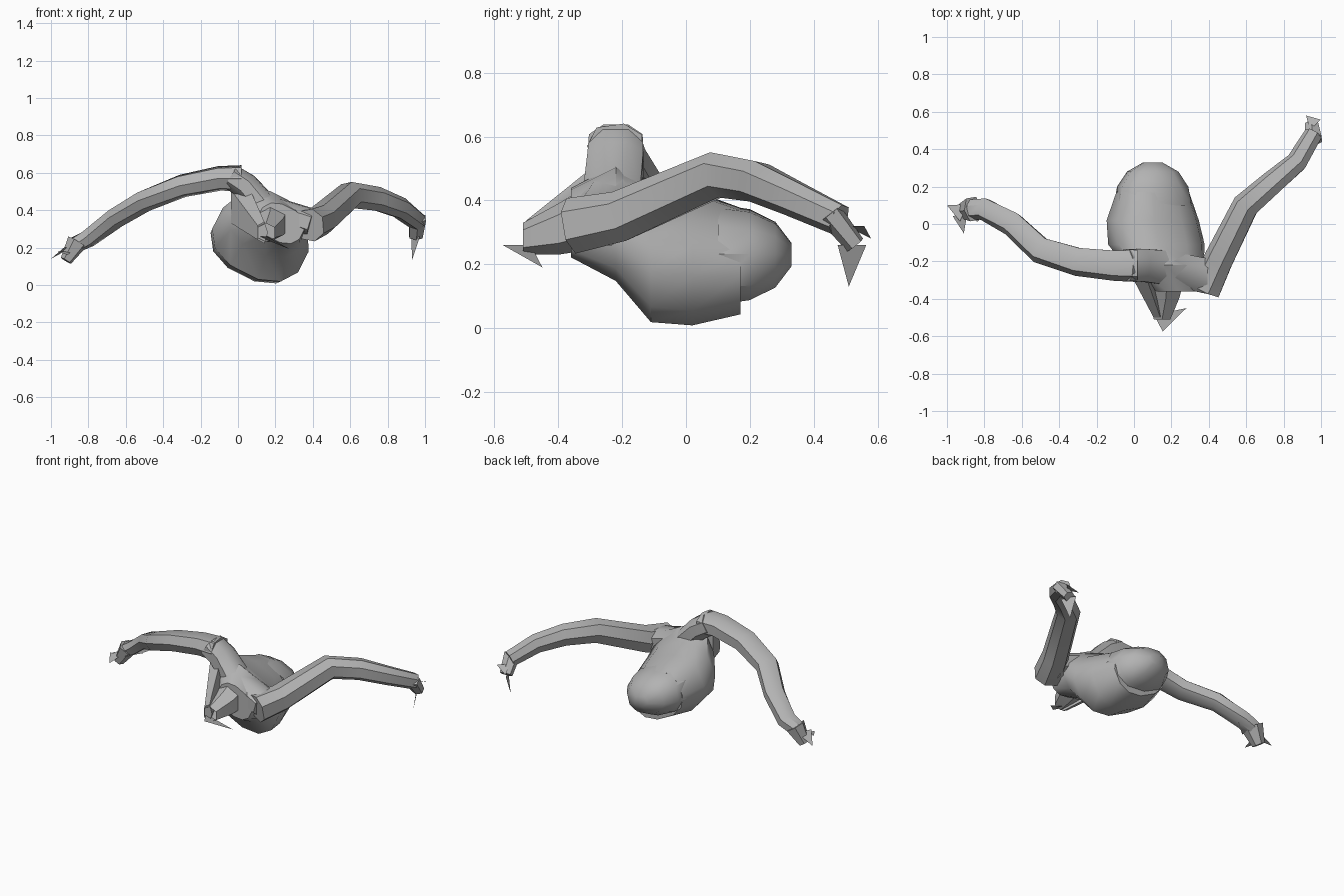
import bpy, bmesh
from math import cos, sin, pi, radians, copysign
from mathutils import Vector

cube = bpy.data.objects.get("Cube")
if cube:
    bpy.data.objects.remove(cube, do_unlink=True)

UP = Vector((0, 0, 1))
BACKWARD = Vector((0, 1, 0))
GREY = (.45, .45, .45, 1)

cloth = bpy.data.materials.new("plain_grey")
cloth.use_nodes = True
cloth.diffuse_color = GREY
shader = next(node for node in cloth.node_tree.nodes if node.type == "BSDF_PRINCIPLED")
shader.inputs["Base Color"].default_value = GREY


def finish(name, bm):
    """Turn a bmesh into a grey object with soft shading and crisp folds."""
    mesh = bpy.data.meshes.new(name)
    bm.to_mesh(mesh)
    bm.free()
    mesh.materials.append(cloth)
    part = bpy.data.objects.new(name, mesh)
    bpy.context.collection.objects.link(part)
    bpy.ops.object.select_all(action="DESELECT")
    part.select_set(True)
    bpy.context.view_layer.objects.active = part
    bpy.ops.object.shade_smooth_by_angle(angle=radians(40))


def rounded(value, squareness=.85):
    return copysign(abs(value) ** squareness, value)


def loft(name, path, start, end, swell=0, flatness=.8, sides=8, roll=0, axis=None, open_end=False):
    """Skin rings along a path; the radius tapers evenly and swells mid-way."""
    bm = bmesh.new()
    points = [Vector(point) for point in path]
    last = len(points) - 1
    turn = radians(roll)
    rings = []
    for index, centre in enumerate(points):
        along = axis or (points[min(index + 1, last)] - points[max(index - 1, 0)]).normalized()
        side = along.cross(UP).normalized()
        rise = side.cross(along)
        wide = side * cos(turn) + rise * sin(turn)
        tall = (rise * cos(turn) - side * sin(turn)) * flatness
        share = index / last
        radius = start + (end - start) * share + swell * sin(pi * share)
        angles = [pi * (2 * step + 1) / sides for step in range(sides)]
        rings.append([
            bm.verts.new(centre + radius * (wide * rounded(cos(a)) + tall * rounded(sin(a))))
            for a in angles
        ])
    for ring, following in zip(rings, rings[1:]):
        for step in range(sides):
            after = (step + 1) % sides
            bm.faces.new((ring[step], ring[after], following[after], following[step]))
    bm.faces.new(rings[0])
    if not open_end:
        bm.faces.new(rings[-1])
    bmesh.ops.recalc_face_normals(bm, faces=bm.faces)
    finish(name, bm)


def flap(name, base, tip, half_width):
    """A loose pointed scrap of cloth."""
    bm = bmesh.new()
    base, tip = Vector(base), Vector(tip)
    across = (tip - base).cross(UP).normalized() * half_width
    bm.faces.new([bm.verts.new(point) for point in (base - across, tip, base + across)])
    finish(name, bm)


# Leaning torso and the hips below its hem
loft("torso", [(.23, -.36, .33), (.16, -.22, .33), (.12, -.11, .24), (.1, .02, .22), (.1, .17, .21)],
     start=.13, end=.2, swell=.1, flatness=.75, sides=12, roll=-27, axis=BACKWARD)
loft("hips", [(.1, .1, .23), (.1, .2, .23), (.1, .28, .23), (.1, .33, .23)],
     start=.21, end=.05, swell=.04, flatness=.72, sides=10, roll=-15, axis=BACKWARD)

# Yoke from the raised right shoulder to the lowered left one
loft("shoulder_yoke", [(-.04, -.22, .58), (.04, -.22, .53), (.15, -.23, .41), (.4, -.28, .33)],
     start=.09, end=.1)

# Sleeves
loft("right_arm", [(.02, -.22, .57), (-.1, -.22, .57), (-.3, -.2, .53), (-.5, -.14, .45),
                   (-.65, 0, .36), (-.8, .08, .25), (-.88, .08, .21)],
     start=.09, end=.055, sides=7)
loft("left_arm", [(.38, -.35, .32), (.45, -.2, .35), (.6, .1, .48), (.74, .22, .46),
                  (.87, .33, .41), (.96, .48, .34)],
     start=.09, end=.05, flatness=1, sides=7)

# Open collar and the fold of cloth between it and the raised shoulder
loft("collar", [(.18, -.27, .36), (.17, -.4, .31), (.15, -.51, .28)],
     start=.11, end=.05, flatness=1, sides=6, axis=-BACKWARD, open_end=True)
loft("collar_fold", [(.02, -.23, .42), (.13, -.5, .28)],
     start=.07, end=.03, flatness=2, sides=5, axis=-BACKWARD)
flap("collar_flap", (.13, -.53, .26), (.28, -.45, .19), .05)

# Hands and torn cuffs
loft("right_hand", [(-.86, .08, .23), (-.92, .07, .13)], start=.07, end=.04, sides=6)
flap("right_outer_cuff_flap", (-.91, .06, .2), (-1, .1, .14), .05)
flap("right_front_cuff_flap", (-.93, .05, .18), (-.91, -.05, .16), .04)
flap("right_inner_cuff_flap", (-.85, .06, .2), (-.75, .08, .22), .05)
loft("left_hand", [(.96, .45, .36), (.95, .53, .26)], start=.05, end=.04, sides=6)
flap("left_lower_cuff_flap", (.95, .52, .26), (.93, .51, .13), .05)
flap("left_back_cuff_flap", (.97, .53, .32), (.92, .58, .28), .04)
